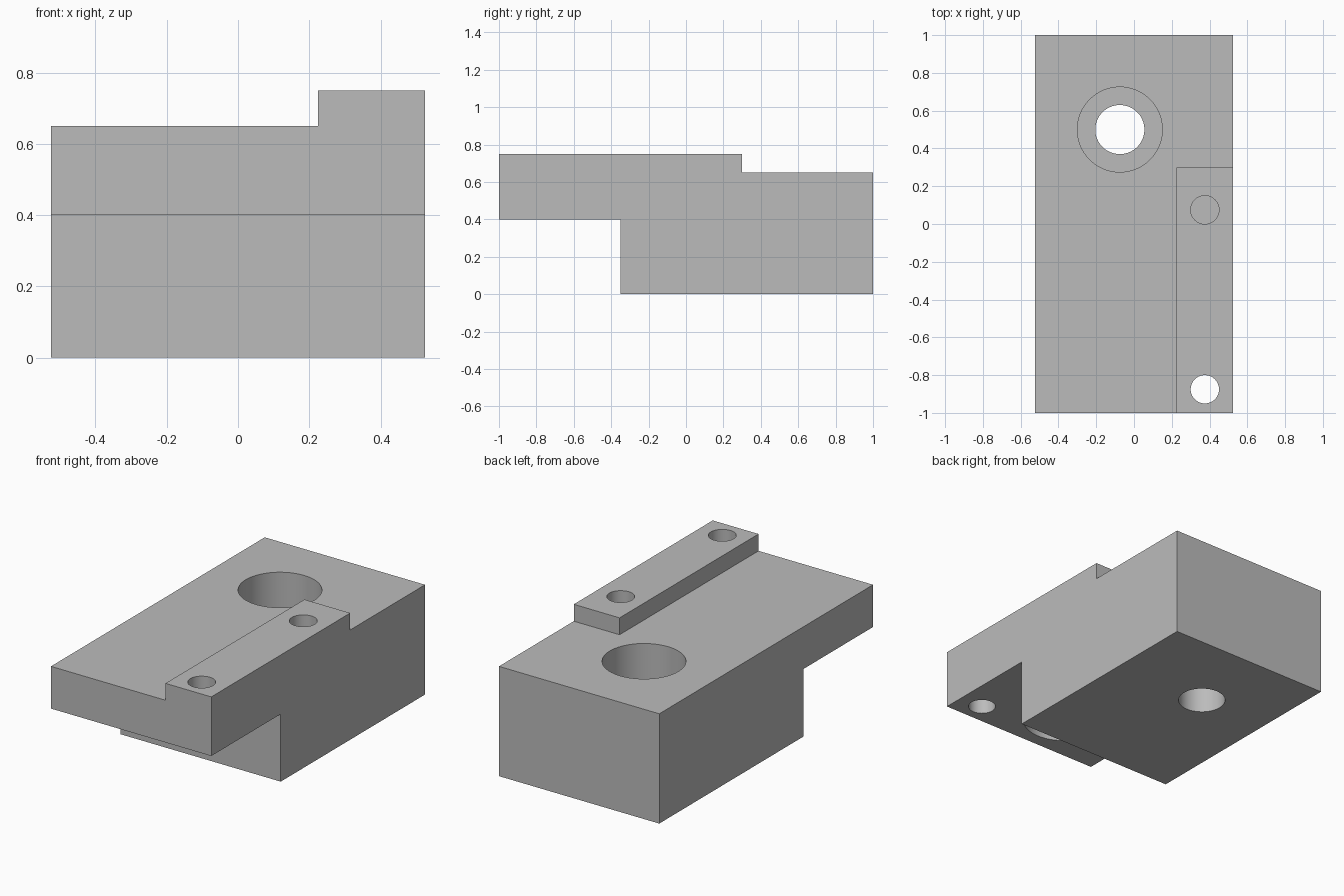
import bpy, math

default = bpy.data.objects.get("Cube")
if default:
    bpy.data.objects.remove(default, do_unlink=True)

# Single plain grey
grey = bpy.data.materials.new("plain_grey")
grey.use_nodes = True
colour = (0.5, 0.5, 0.5, 1)
grey.diffuse_color = colour
grey.node_tree.nodes["Principled BSDF"].inputs["Base Color"].default_value = colour


def prism(name, profile, x0, x1):
    """Extrude a (y, z) side profile from x0 to x1."""
    n = len(profile)
    verts = [(x, y, z) for x in (x0, x1) for y, z in profile]
    faces = [tuple(reversed(range(n))), tuple(range(n, 2 * n))]
    faces += [(i, (i + 1) % n, (i + 1) % n + n, i + n) for i in range(n)]
    mesh = bpy.data.meshes.new(name)
    mesh.from_pydata(verts, [], faces)
    mesh.materials.append(grey)
    obj = bpy.data.objects.new(name, mesh)
    bpy.context.collection.objects.link(obj)
    return obj


def cut(target, operation, tool):
    """Apply one boolean and remove its tool."""
    mod = target.modifiers.new("shape", "BOOLEAN")
    mod.operation, mod.object, mod.solver = operation, tool, "EXACT"
    bpy.context.view_layer.objects.active = target
    bpy.ops.object.modifier_apply(modifier=mod.name)
    bpy.data.objects.remove(tool, do_unlink=True)


def drill(target, x, y, radius, z0, z1):
    """Cut a vertical round hole between two heights."""
    bpy.ops.mesh.primitive_cylinder_add(
        vertices=64, radius=radius, depth=z1 - z0, location=(x, y, (z0 + z1) / 2))
    tool = bpy.context.object
    tool.hide_render = True
    tool.data.materials.append(grey)
    cut(target, "DIFFERENCE", tool)


# Stepped block with its front overhang
W = 0.525
block = prism("stepped_block", [(-0.35, 0), (1, 0), (1, 0.65), (-1, 0.65),
                                (-1, 0.4), (-0.35, 0.4)], -W, W)

# Raised rail along the left edge, fused into the block
rail = prism("rail", [(-1, 0.4), (0.3, 0.4), (0.3, 0.75), (-1, 0.75)], 0.225, W)
cut(block, "UNION", rail)

# Counterbored bolt hole
drill(block, -0.075, 0.5, 0.13, -0.1, 0.8)
drill(block, -0.075, 0.5, 0.225, 0.3, 0.8)

# Rail holes: front one through, rear one blind
drill(block, 0.375, -0.875, 0.075, 0.3, 0.9)
drill(block, 0.375, 0.075, 0.075, 0.4, 0.9)

# Round pocket under the overhang
drill(block, -0.075, -0.7, 0.225, 0.3, 0.55)

# Smooth hole walls, sharp edges
bpy.ops.object.select_all(action="DESELECT")
block.select_set(True)
bpy.context.view_layer.objects.active = block
bpy.ops.object.shade_smooth_by_angle(angle=math.radians(30))
